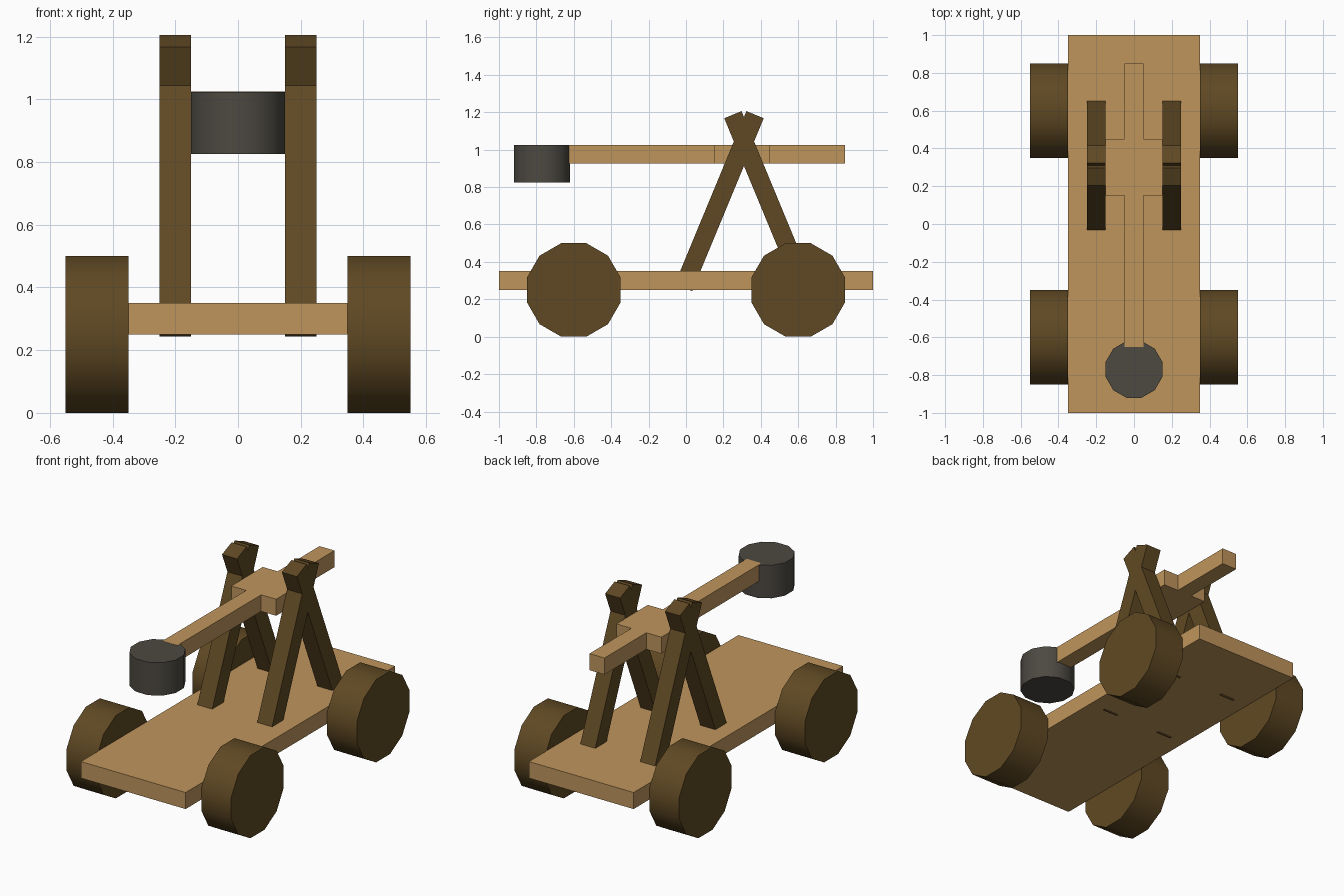
import bpy
import bmesh
import math
from mathutils import Matrix, Vector

if "Cube" in bpy.data.objects:
    bpy.data.objects.remove(bpy.data.objects["Cube"], do_unlink=True)


def make_material(name, rgb):
    mat = bpy.data.materials.new(name)
    mat.use_nodes = True
    mat.diffuse_color = (*rgb, 1)
    bsdf = mat.node_tree.nodes["Principled BSDF"]
    bsdf.inputs["Base Color"].default_value = (*rgb, 1)
    bsdf.inputs["Roughness"].default_value = 0.8
    return mat


LIGHT_WOOD = make_material("light wood", (0.52, 0.30, 0.107))
DARK_WOOD = make_material("dark wood", (0.115, 0.066, 0.017))
IRON = make_material("dark iron", (0.074, 0.067, 0.054))


def finish(name, bm, mat, smooth=False):
    bmesh.ops.recalc_face_normals(bm, faces=bm.faces[:])
    mesh = bpy.data.meshes.new(name)
    bm.to_mesh(mesh)
    bm.free()
    mesh.materials.append(mat)
    obj = bpy.data.objects.new(name, mesh)
    bpy.context.collection.objects.link(obj)
    if smooth:
        bpy.ops.object.select_all(action="DESELECT")
        obj.select_set(True)
        bpy.context.view_layer.objects.active = obj
        bpy.ops.object.shade_smooth_by_angle(angle=math.radians(40))
    return obj


def box(name, centre, size, mat, tilt=0.0):
    """Box turned about the x axis by tilt degrees."""
    bm = bmesh.new()
    matrix = (Matrix.Translation(centre)
              @ Matrix.Rotation(math.radians(tilt), 4, "X")
              @ Matrix.Diagonal((*size, 1)))
    bmesh.ops.create_cube(bm, size=1, matrix=matrix)
    return finish(name, bm, mat)


def drum(name, centre, apothem, depth, mat, axis="Z"):
    """Twelve-sided drum with flats facing the main directions."""
    bm = bmesh.new()
    turn = Matrix.Rotation(math.radians(15), 4, "Z")
    if axis == "X":
        turn = Matrix.Rotation(math.radians(90), 4, "Y") @ turn
    radius = apothem / math.cos(math.pi / 12)
    bmesh.ops.create_cone(bm, cap_ends=True, segments=12, radius1=radius,
                          radius2=radius, depth=depth,
                          matrix=Matrix.Translation(centre) @ turn)
    return finish(name, bm, mat, smooth=True)


# Deck
box("deck", (0, 0, 0.30), (0.70, 2.0, 0.10), LIGHT_WOOD)

# Wheels and crossed support legs on both sides
for side, s in (("left", 1), ("right", -1)):
    for end, y in (("front", -0.6), ("back", 0.6)):
        drum(f"{end}_{side}_wheel", (s * 0.45, y, 0.25), 0.25, 0.20,
             DARK_WOOD, axis="X")
    for end, d in (("front", -1), ("back", 1)):
        box(f"{end}_{side}_leg", (s * 0.20, 0.31 + d * 0.132, 0.725),
            (0.10, 0.10, 1.0), DARK_WOOD, tilt=d * 22.5)

# Throwing arm: one cross-shaped outline, extruded upwards
half = [(0.05, -0.65), (0.05, 0.15), (0.15, 0.15),
        (0.15, 0.45), (0.05, 0.45), (0.05, 0.85)]
outline = half + [(-x, y) for x, y in reversed(half)]
bm = bmesh.new()
face = bm.faces.new([bm.verts.new((x, y, 0.925)) for x, y in outline])
top = bmesh.ops.extrude_face_region(bm, geom=[face])["geom"]
bmesh.ops.translate(bm, vec=Vector((0, 0, 0.10)),
                    verts=[v for v in top if isinstance(v, bmesh.types.BMVert)])
finish("throwing_arm", bm, LIGHT_WOOD)

# Solid bucket, its top just under the arm's top
drum("bucket", (0, -0.77, 0.9245), 0.15, 0.199, IRON)
